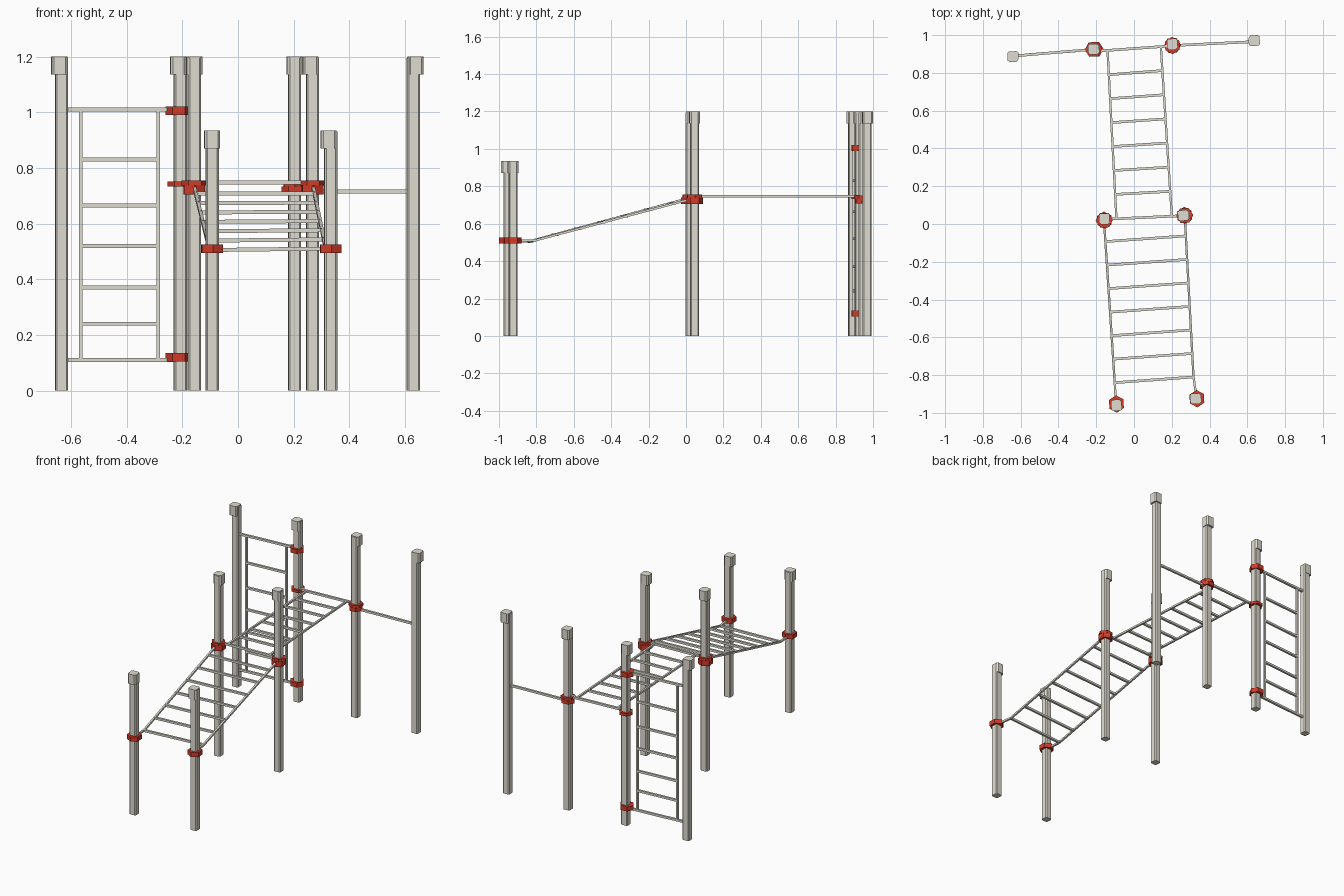
import bpy, bmesh, math
from mathutils import Vector, Matrix

cube = bpy.data.objects.get("Cube")
if cube:
    bpy.data.objects.remove(cube, do_unlink=True)


def material(name, rgb):
    m = bpy.data.materials.new(name)
    m.use_nodes = True
    m.diffuse_color = (*rgb, 1)
    m.node_tree.nodes["Principled BSDF"].inputs["Base Color"].default_value = (*rgb, 1)
    return m


STEEL = material("warm grey metal", (0.74, 0.72, 0.64))
RED = material("red clamp", (0.65, 0.045, 0.022))
TURN = math.radians(3)      # the whole frame stands slightly askew


def finish(name, bm, mat):
    bmesh.ops.recalc_face_normals(bm, faces=bm.faces)
    mesh = bpy.data.meshes.new(name)
    bm.to_mesh(mesh)
    bm.free()
    mesh.materials.append(mat)
    obj = bpy.data.objects.new(name, mesh)
    bpy.context.collection.objects.link(obj)


def prism(bm, outline, centre, z0, z1, turn=TURN):
    """Extrude a 2D outline upward, turned about its centre."""
    rot = Matrix.Rotation(turn, 3, 'Z')
    base = Vector((*centre, z0))
    face = bm.faces.new([bm.verts.new(base + rot @ Vector((x, y, 0))) for x, y in outline])
    top = bmesh.ops.extrude_face_region(bm, geom=[face])["geom"]
    bmesh.ops.translate(bm, vec=(0, 0, z1 - z0),
                        verts=[v for v in top if isinstance(v, bmesh.types.BMVert)])


def bar(bm, a, b, half=0.007):
    """A square bar between two points, with its flat sides up and forward."""
    a, b = Vector(a), Vector(b)
    d = b - a
    mat = (Matrix.Translation((a + b) / 2) @ d.to_track_quat('Z', 'Y').to_matrix().to_4x4()
           @ Matrix.Diagonal((2 * half, 2 * half, d.length, 1)))
    bmesh.ops.create_cube(bm, size=1, matrix=mat)


def chamfered_square(half, cut):
    """Square outline with its corners cut off."""
    pts = []
    for sx, sy in ((1, 1), (-1, 1), (-1, -1), (1, -1)):
        corner = [(sx * half, sy * (half - cut)), (sx * (half - cut), sy * half)]
        pts += corner if sx == sy else corner[::-1]
    return pts


# Posts: position, height and the side to which the cap is offset
posts = {
    "back_right_outer": ((-0.634, 0.89), 1.2, (-1, -0.5)),
    "back_right_inner": ((-0.207, 0.925), 1.2, (-1, 0)),
    "back_left_inner": ((0.203, 0.945), 1.2, (0, 1)),
    "back_left_outer": ((0.63, 0.967), 1.2, (1, 0.5)),
    "middle_right": ((-0.157, 0.02), 1.2, (0, 1)),
    "middle_left": ((0.268, 0.045), 1.2, (-1, 0)),
    "front_right": ((-0.093, -0.953), 0.935, (0, -1)),
    "front_left": ((0.333, -0.925), 0.935, (-1, 0)),
}
for name, (pos, height, shift) in posts.items():
    bm = bmesh.new()
    prism(bm, chamfered_square(0.023, 0.006), pos, 0, height - 0.005)
    finish(name + "_post", bm, STEEL)
    bm = bmesh.new()
    centre = (pos[0] + shift[0] * 0.008, pos[1] + shift[1] * 0.008)
    prism(bm, chamfered_square(0.028, 0.008), centre, height - 0.065, height)
    finish(name + "_cap", bm, STEEL)


# Hexagonal clamps: post, mid height, thickness, and turn of the pointed corner
def clamp(post, z, thick, turn, shift=0):
    ring = [(0.046 * math.cos(k * math.pi / 3) + shift, 0.044 * math.sin(k * math.pi / 3))
            for k in range(6)]
    bm = bmesh.new()
    prism(bm, ring, posts[post][0], z - thick / 2, z + thick / 2, turn + TURN)
    finish(post + "_clamp", bm, RED)


for side in ("right", "left"):
    clamp("front_" + side, 0.51, 0.03, math.pi / 2)
    clamp("middle_" + side, 0.722, 0.034, math.pi / 2)
    clamp("middle_" + side, 0.746, 0.018, 0)
clamp("back_right_inner", 0.742, 0.018, 0)
clamp("back_left_inner", 0.742, 0.018, math.pi / 2)
clamp("back_left_inner", 0.721, 0.024, 0)
for z in (0.12, 1.005):
    clamp("back_right_inner", z, 0.03, 0, -0.008)


def ladder(name, a0, a1, b0, b1, steps):
    """Two rails a0-a1 and b0-b1 joined by rungs at the given fractions."""
    a0, a1, b0, b1 = map(Vector, (a0, a1, b0, b1))
    bm = bmesh.new()
    bar(bm, a0, a1, 0.006)
    bar(bm, b0, b1, 0.006)
    finish(name + "_rails", bm, STEEL)
    bm = bmesh.new()
    for t in steps:
        bar(bm, a0.lerp(a1, t), b0.lerp(b1, t))
    finish(name + "_rungs", bm, STEEL)


# Level overhead ladder between the middle and back posts
ladder("overhead_ladder", (-0.093, 0.03, 0.747), (-0.14, 0.917, 0.747),
       (0.2, 0.045, 0.747), (0.142, 0.94, 0.747), [k / 7 for k in range(1, 7)])
bm = bmesh.new()
bar(bm, (-0.15, 0.025, 0.747), (0.26, 0.044, 0.747))
bar(bm, (-0.2, 0.915, 0.747), (0.2, 0.943, 0.747))
finish("overhead_end_bars", bm, STEEL)

# Sloping ladder from the middle posts down to the front posts
right_low, left_low = (-0.102, -0.84, 0.505), (0.315, -0.81, 0.51)
ladder("sloping_ladder", (-0.157, -0.01, 0.73), right_low,
       (0.27, 0.02, 0.73), left_low, [0.1 + 0.15 * k for k in range(7)])
bm = bmesh.new()
bar(bm, right_low, (-0.097, -0.93, 0.505), 0.006)
bar(bm, left_low, (0.328, -0.9, 0.51), 0.006)
finish("sloping_ladder_feet", bm, STEEL)

# Upright climbing ladder between the two right back posts
ladder("climbing_ladder", (-0.565, 0.896, 0.11), (-0.565, 0.896, 1.01),
       (-0.287, 0.918, 0.11), (-0.287, 0.918, 1.01),
       [(z - 0.11) / 0.9 for z in (0.24, 0.37, 0.52, 0.665, 0.83)])
bm = bmesh.new()
for z in (0.11, 1.01):
    bar(bm, (-0.63, 0.89, z), (-0.21, 0.925, z))
finish("climbing_ladder_end_bars", bm, STEEL)

# Single balance bar between the two left back posts
bm = bmesh.new()
bar(bm, (0.21, 0.945, 0.715), (0.63, 0.965, 0.715))
finish("side_bar", bm, STEEL)
